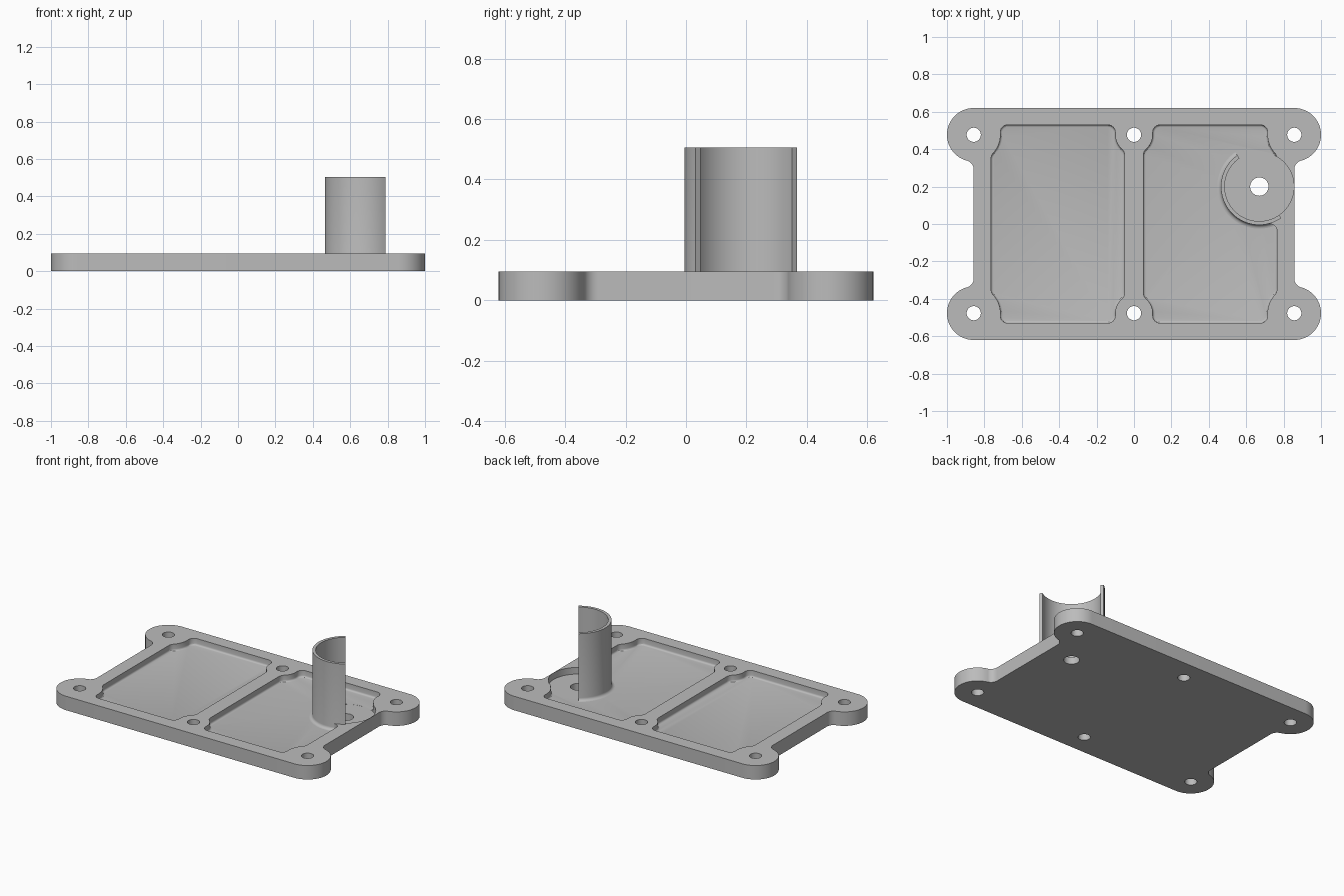
import bpy, bmesh
from math import cos, sin, radians

if "Cube" in bpy.data.objects:
    bpy.data.objects.remove(bpy.data.objects["Cube"], do_unlink=True)

TOP, FLOOR = 0.095, 0.05
HOLE_X, HOLE_Y = 0.857, 0.477
TUBE = (0.67, 0.20)

grey = bpy.data.materials.new("plain grey")
grey.use_nodes = True
grey.diffuse_color = (0.5, 0.5, 0.5, 1)
grey.node_tree.nodes["Principled BSDF"].inputs["Base Color"].default_value = (0.5, 0.5, 0.5, 1)


def arc(cx, cy, r, a0, a1, n=10):
    angles = [radians(a0 + (a1 - a0) * i / n) for i in range(n + 1)]
    return [(cx + r * cos(a), cy + r * sin(a)) for a in angles]


def finish(name, bm):
    bmesh.ops.remove_doubles(bm, verts=bm.verts, dist=1e-5)
    bmesh.ops.recalc_face_normals(bm, faces=bm.faces)
    mesh = bpy.data.meshes.new(name)
    bm.to_mesh(mesh)
    bm.free()
    mesh.materials.append(grey)
    obj = bpy.data.objects.new(name, mesh)
    bpy.context.collection.objects.link(obj)
    return obj


def prism(name, points, z0, z1, round_bottom=0):
    """Extrude an outline; optionally round its lower edge."""
    bm = bmesh.new()
    face = bm.faces.new([bm.verts.new((x, y, z0)) for x, y in points])
    rim = list(face.edges)
    up = bmesh.ops.extrude_face_region(bm, geom=[face], use_keep_orig=True)
    moved = [g for g in up["geom"] if isinstance(g, bmesh.types.BMVert)]
    bmesh.ops.translate(bm, verts=moved, vec=(0, 0, z1 - z0))
    bmesh.ops.recalc_face_normals(bm, faces=bm.faces)
    if round_bottom:
        bmesh.ops.bevel(bm, geom=rim, offset=round_bottom, segments=3,
                        profile=0.5, affect='EDGES')
    return finish(name, bm)


def cut(target, cutter):
    mod = target.modifiers.new("cut", 'BOOLEAN')
    mod.operation, mod.solver, mod.object = 'DIFFERENCE', 'EXACT', cutter
    bpy.context.view_layer.objects.active = target
    bpy.ops.object.modifier_apply(modifier=mod.name)
    bpy.data.objects.remove(cutter, do_unlink=True)


def flip(points, sx, sy):
    return [(x * sx, y * sy) for x, y in points]


def disc(x, y, r, n=40):
    return arc(x, y, r, 0, 360, n)[:-1]


def smooth(obj):
    bpy.ops.object.select_all(action='DESELECT')
    obj.select_set(True)
    bpy.context.view_layer.objects.active = obj
    bpy.ops.object.shade_smooth_by_angle(angle=radians(30))


# Base plate: four round lobes blended into straight sides
quarter = arc(HOLE_X, HOLE_Y, 0.143, 90, -75, 28) + arc(0.907, 0.291, 0.05, 105, 180)[1:]
back = quarter[::-1]
outline = quarter + flip(back, 1, -1) + flip(quarter, -1, -1) + flip(back, -1, 1)
plate = prism("base_plate", outline, 0, TOP)

# Two pockets that curve around the bolt holes
half = (arc(0.1, 0.365, 0.05, 180, 131.8)
        + arc(0, HOLE_Y, 0.1, -48.2, 0)[1:]
        + arc(0.14, 0.49, 0.04, 180, 90)
        + arc(0.675, 0.49, 0.04, 90, 0)
        + arc(HOLE_X, HOLE_Y, 0.143, 180, 222.7)
        + arc(0.715, 0.346, 0.05, 42.7, 0)[1:])
pocket = half + flip(half[::-1], 1, -1)
for side in (1, -1):
    cut(plate, prism("pocket_cutter", flip(pocket, side, 1), FLOOR, TOP + 0.1, 0.012))

# Round recess inside the half tube
cut(plate, prism("recess_cutter", disc(*TUBE, 0.185, 72), FLOOR - 0.0005, TOP + 0.1))

# Bolt holes and the drain hole in the recess
for x in (-HOLE_X, 0, HOLE_X):
    for y in (-HOLE_Y, HOLE_Y):
        cut(plate, prism("bolt_cutter", disc(x, y, 0.038), -0.1, TOP + 0.1))
cut(plate, prism("drain_cutter", disc(*TUBE, 0.049), -0.1, TOP + 0.1))
smooth(plate)

# Half tube with a flared outer foot, swept through 180 degrees
R_IN, R_OUT, FOOT = 0.185, 0.205, 0.02
flare = arc(R_OUT + FOOT, FLOOR + FOOT, FOOT, 270, 180, 5)
profile = ([(R_IN, FLOOR - 0.01), (R_OUT + FOOT, FLOOR - 0.01)] + flare
           + [(R_OUT, 0.505), (R_IN, 0.505)])
bm = bmesh.new()
rings = []
for i in range(37):
    a = radians(125 + 180 * i / 36)
    rings.append([bm.verts.new((TUBE[0] + r * cos(a), TUBE[1] + r * sin(a), z))
                  for r, z in profile])
count = len(profile)
for a, b in zip(rings, rings[1:]):
    for k in range(count):
        m = (k + 1) % count
        bm.faces.new((a[k], a[m], b[m], b[k]))
bm.faces.new(rings[0])
bm.faces.new(rings[-1])
smooth(finish("half_tube", bm))

# Small fill where the pocket wall meets the tube
prism("tube_corner_fill",
      arc(0.725, -0.04, 0.041, 0, 90, 6) + [(0.725, 0.012), (0.77, 0.028), (0.77, -0.04)],
      FLOOR - 0.01, TOP - 0.0005)
